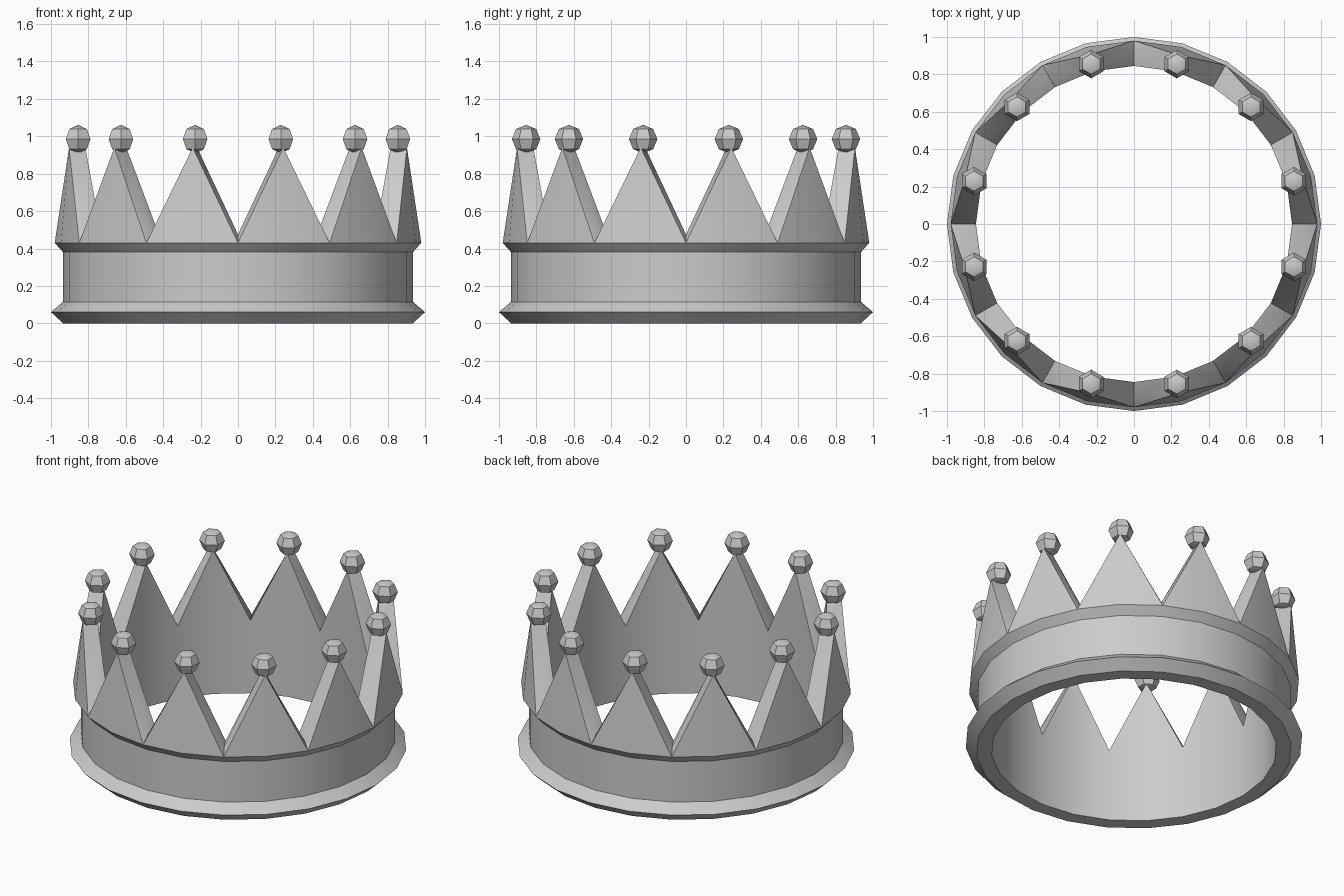
import bpy
import bmesh
from math import cos, sin, radians

SIDES = 24
PEAK_Z, VALLEY_Z = 0.94, 0.475
OUTER, INNER = 0.935, 0.845

cube = bpy.data.objects.get("Cube")
if cube:
    bpy.data.objects.remove(cube, do_unlink=True)

# One plain grey metal
metal = bpy.data.materials.new("grey_metal")
metal.use_nodes = True
grey = (0.6, 0.6, 0.6, 1)
metal.diffuse_color = grey
metal.node_tree.nodes["Principled BSDF"].inputs["Base Color"].default_value = grey


def finish(bm, name, smooth_angle):
    """Turn a bmesh into a shaded, coloured object."""
    bmesh.ops.recalc_face_normals(bm, faces=bm.faces)
    mesh = bpy.data.meshes.new(name)
    bm.to_mesh(mesh)
    bm.free()
    mesh.materials.append(metal)
    obj = bpy.data.objects.new(name, mesh)
    bpy.context.collection.objects.link(obj)
    bpy.ops.object.select_all(action="DESELECT")
    obj.select_set(True)
    bpy.context.view_layer.objects.active = obj
    bpy.ops.object.shade_smooth_by_angle(angle=radians(smooth_angle))
    return obj


# Crown band: a closed profile swept round, its rim alternating valley and peak
bm = bmesh.new()
columns = []
for i in range(SIDES):
    rim = PEAK_Z if i % 2 else VALLEY_Z
    profile = [(INNER, 0), (OUTER, 0), (1.0, 0.06), (OUTER, 0.115),
               (OUTER, 0.38), (0.98, 0.43), (OUTER, rim), (INNER, rim)]
    a = radians(360 / SIDES * i)
    columns.append([bm.verts.new((r * cos(a), r * sin(a), z)) for r, z in profile])

RIDGE = 5
for i in range(SIDES):
    # always run from a valley column to a peak column
    low, high = columns[i], columns[(i + 1) % SIDES]
    if i % 2:
        low, high = high, low
    n = len(low)
    for j in range(n):
        k = (j + 1) % n
        if j == RIDGE:
            # the pointed wall folds from the ridge up to the tip
            bm.faces.new((low[j], high[j], high[k]))
            bm.faces.new((low[j], high[k], low[k]))
        else:
            bm.faces.new((low[j], high[j], high[k], low[k]))
finish(bm, "crown_band", 30)

# Faceted ball on each tip
for i in range(12):
    a = radians(15 + 30 * i)
    bm = bmesh.new()
    bmesh.ops.create_uvsphere(bm, u_segments=6, v_segments=4, radius=0.076)
    bmesh.ops.translate(bm, verts=bm.verts, vec=(0.885 * cos(a), 0.885 * sin(a), 0.985))
    finish(bm, f"tip_ball_{i + 1}", 30)
